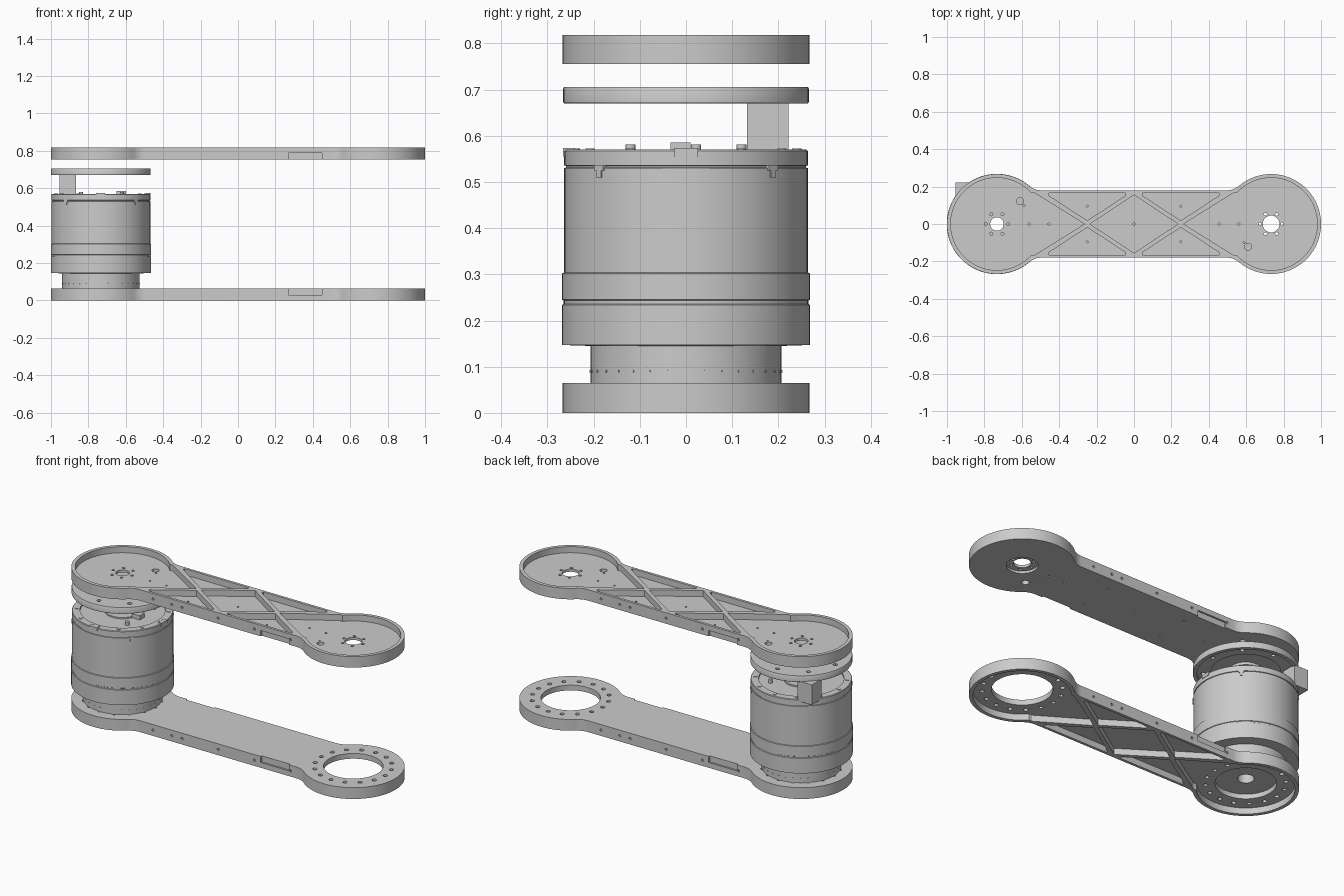
import bpy, bmesh
from math import sin, cos, pi, radians, sqrt, atan2
from mathutils import Matrix, Vector

if "Cube" in bpy.data.objects:
    bpy.data.objects.remove(bpy.data.objects["Cube"], do_unlink=True)

grey = bpy.data.materials.new("machined grey")
grey.use_nodes = True
COLOUR = (0.6, 0.6, 0.6, 1)
grey.diffuse_color = COLOUR
grey.node_tree.nodes["Principled BSDF"].inputs["Base Color"].default_value = COLOUR

END = 0.733      # distance of the joint axes from the centre
DISC = 0.267     # radius of the arm ends
HALF = 0.18      # half width of the arm


def arc(cx, cy, r, a0, a1, n):
    return [(cx + r * cos(a0 + (a1 - a0) * i / n), cy + r * sin(a0 + (a1 - a0) * i / n))
            for i in range(n + 1)]


def circle(cx, cy, r, n=32):
    return arc(cx, cy, r, 0, 2 * pi, n)[:-1]


def ring(cx, cy, radius, r, count, n=12):
    return [circle(*p, r, n) for p in circle(cx, cy, radius, count)]


def prism(bm, pts, z0, z1, matrix=Matrix()):
    low = [bm.verts.new(matrix @ Vector((x, y, z0))) for x, y in pts]
    high = [bm.verts.new(matrix @ Vector((x, y, z1))) for x, y in pts]
    bm.faces.new(low[::-1])
    bm.faces.new(high)
    for i in range(len(pts)):
        j = (i + 1) % len(pts)
        bm.faces.new((low[i], low[j], high[j], high[i]))


def box(bm, x0, x1, y0, y1, z0, z1, matrix=Matrix()):
    prism(bm, [(x0, y0), (x1, y0), (x1, y1), (x0, y1)], z0, z1, matrix)


def make(name, bm):
    bmesh.ops.recalc_face_normals(bm, faces=bm.faces)
    mesh = bpy.data.meshes.new(name)
    bm.to_mesh(mesh)
    bm.free()
    obj = bpy.data.objects.new(name, mesh)
    bpy.context.collection.objects.link(obj)
    mesh.materials.append(grey)
    return obj


def activate(obj):
    bpy.ops.object.select_all(action='DESELECT')
    obj.select_set(True)
    bpy.context.view_layer.objects.active = obj


def smooth(obj):
    activate(obj)
    bpy.ops.object.shade_smooth_by_angle(angle=radians(30))


def cut(obj, bm):
    cutter = make("cutter", bm)
    cutter.hide_render = True
    mod = obj.modifiers.new("cut", 'BOOLEAN')
    mod.object, mod.solver = cutter, 'EXACT'
    activate(obj)
    bpy.ops.object.modifier_apply(modifier=mod.name)
    bpy.data.objects.remove(cutter, do_unlink=True)


def cut_shapes(obj, shapes, z0, z1):
    bm = bmesh.new()
    for pts in shapes:
        prism(bm, pts, z0, z1)
    cut(obj, bm)


def lathe(name, profile, cx, n=96):
    bm = bmesh.new()
    rows = [[bm.verts.new((x, y, z)) for x, y in circle(cx, 0, r, n)] for r, z in profile]
    for a, b in zip(rows, rows[1:] + rows[:1]):
        for i in range(n):
            j = (i + 1) % n
            bm.faces.new((a[i], a[j], b[j], b[i]))
    return make(name, bm)


def turned(pts):
    return [(-x, -y) for x, y in pts]


# Dumbbell outline with filleted necks
FILLET = 0.1
neck_dx = sqrt((DISC + FILLET) ** 2 - (HALF + FILLET) ** 2)
neck = atan2(HALF + FILLET, neck_dx)
left_half = (arc(neck_dx - END, HALF + FILLET, FILLET, -pi / 2, neck - pi, 8)
             + arc(-END, 0, DISC, neck, 2 * pi - neck, 64)[1:-1]
             + arc(neck_dx - END, -HALF - FILLET, FILLET, pi - neck, pi / 2, 8))
outline = left_half + turned(left_half)

# Pockets that leave the crossed ribs standing
LIP, POCKET_R = 0.165, 0.247
start = atan2(LIP, sqrt(POCKET_R ** 2 - LIP ** 2))
end_pocket = arc(-END, 0, POCKET_R, start, 2 * pi - start, 64) + [(-0.53, -LIP), (-0.265, 0), (-0.53, LIP)]
side_pocket = [(-0.455, LIP), (-0.455, 0.152), (-0.25, 0.018), (-0.045, 0.152), (-0.045, LIP)]
diamond = [(0, 0.155), (-0.235, 0), (0, -0.155), (0.235, 0)]
mirrored = [(-x, y) for x, y in side_pocket]
pockets = [end_pocket, turned(end_pocket), side_pocket, turned(side_pocket),
           mirrored, turned(mirrored), diamond]


def arm(name, z0, z1, p0, p1, n0, n1):
    """Arm plate with pockets from p0 to p1 and side notches from n0 to n1."""
    bm = bmesh.new()
    prism(bm, outline, z0, z1)
    obj = make(name, bm)
    cut_shapes(obj, pockets, p0, p1)
    # Connector recesses, one on each long side
    bm = bmesh.new()
    box(bm, 0.27, 0.45, -0.25, -HALF + 0.01, n0, n1)
    box(bm, -0.45, -0.27, HALF - 0.01, 0.25, n0, n1)
    cut(obj, bm)
    # Screw holes in the long sides
    bm = bmesh.new()
    upright = Matrix.Rotation(radians(90), 4, 'X')
    mid = (z0 + z1) / 2
    for side in (-1, 1):
        for x in (-0.46, -0.23, 0, 0.23, 0.295, 0.415):
            prism(bm, circle(-side * x, mid, 0.007, 12), side * 0.172, side * 0.2, upright)
    cut(obj, bm)
    return obj


# Upper arm, pocketed from above
upper = arm("upper_arm", 0.755, 0.818, 0.783, 0.9, 0.7, 0.788)
cut_shapes(upper, [circle(s * END, 0, 0.08, 48) for s in (-1, 1)], 0.7, 0.768)
holes = [circle(-END, 0, 0.036), circle(END, 0, 0.045)]
for s in (-1, 1):
    holes += ring(s * END, 0, 0.06, 0.008, 6)
    holes += [circle(s * 0.61, -s * 0.122, 0.019), circle(s * 0.588, -s * 0.098, 0.005, 10)]
    holes += [circle(s * x, 0, 0.006, 10) for x in (0.455, 0.56)]
    holes += [circle(s * 0.25, y, 0.006, 10) for y in (-0.095, 0.095)]
holes.append(circle(0, 0, 0.006, 10))
cut_shapes(upper, holes, 0.6, 1)
smooth(upper)

# Lower arm, pocketed from below, with large bearing openings
lower = arm("lower_arm", 0, 0.065, -0.1, 0.035, 0.03, 0.1)
holes = []
for s in (-1, 1):
    holes += [circle(s * END, 0, 0.155, 64)] + ring(s * END, 0, 0.203, 0.012, 16)
cut_shapes(lower, holes, -0.2, 0.2)
smooth(lower)

# Motor body with its stepped housing and hollow shaft
motor = lathe("motor_body", [
    (0.042, 0.062), (0.207, 0.062), (0.207, 0.145), (0.268, 0.147), (0.268, 0.234),
    (0.265, 0.236), (0.265, 0.243), (0.268, 0.245), (0.268, 0.302), (0.264, 0.304),
    (0.264, 0.53), (0.26, 0.531), (0.26, 0.535), (0.264, 0.536), (0.264, 0.567),
    (0.261, 0.57), (0.222, 0.57), (0.222, 0.56), (0.09, 0.56), (0.09, 0.568),
    (0.042, 0.568)], -END)
smooth(motor)

# Clips, rim tabs and flange studs around the motor
bm = bmesh.new()
for i in range(4):
    spin = Matrix.Translation((-END, 0, 0)) @ Matrix.Rotation(radians(45 + 90 * i), 4, 'Z')
    box(bm, 0.255, 0.268, -0.014, 0.014, 0.525, 0.536, spin)
    box(bm, 0.255, 0.268, -0.007, 0.007, 0.51, 0.525, spin)
box(bm, -0.49, -0.467, -0.026, 0.026, 0.555, 0.574)
box(bm, -0.76, -0.71, -0.266, -0.24, 0.555, 0.574)
clips = make("housing_clips", bm)

bm = bmesh.new()
for i in range(32):
    spin = Matrix.Translation((-END, 0, 0.09)) @ Matrix.Rotation(2 * pi * i / 32, 4, 'Z') \
        @ Matrix.Rotation(radians(90), 4, 'Y')
    prism(bm, circle(0, 0, 0.003, 6), 0.2, 0.209, spin)
make("flange_studs", bm)

# Bolt heads and connector on top of the motor
bm = bmesh.new()
for pts in ring(-END, 0, 0.24, 0.01, 12):
    prism(bm, pts, 0.565, 0.573)
for x, y in ((-0.62, -0.12), (-0.62, 0.12), (-0.84, 0.022)):
    prism(bm, circle(x, y, 0.011, 16), 0.555, 0.581)
box(bm, -0.65, -0.6, -0.034, 0.01, 0.555, 0.585)
smooth(make("motor_fasteners", bm))

# Standoff between the motor and the cover
bm = bmesh.new()
box(bm, -0.955, -0.865, 0.132, 0.222, 0.56, 0.675)
make("standoff_block", bm)

# Cover disc with a hollow underside and central hub
cover = lathe("motor_cover", [
    (0.038, 0.675), (0.085, 0.675), (0.085, 0.69), (0.175, 0.69), (0.175, 0.682),
    (0.245, 0.682), (0.245, 0.67), (0.264, 0.67), (0.266, 0.673), (0.266, 0.702),
    (0.264, 0.706), (0.038, 0.706)], -END)
cut_shapes(cover, ring(-END, 0, 0.215, 0.012, 8) + ring(-END, 0, 0.06, 0.008, 6), 0.6, 0.8)
smooth(cover)
